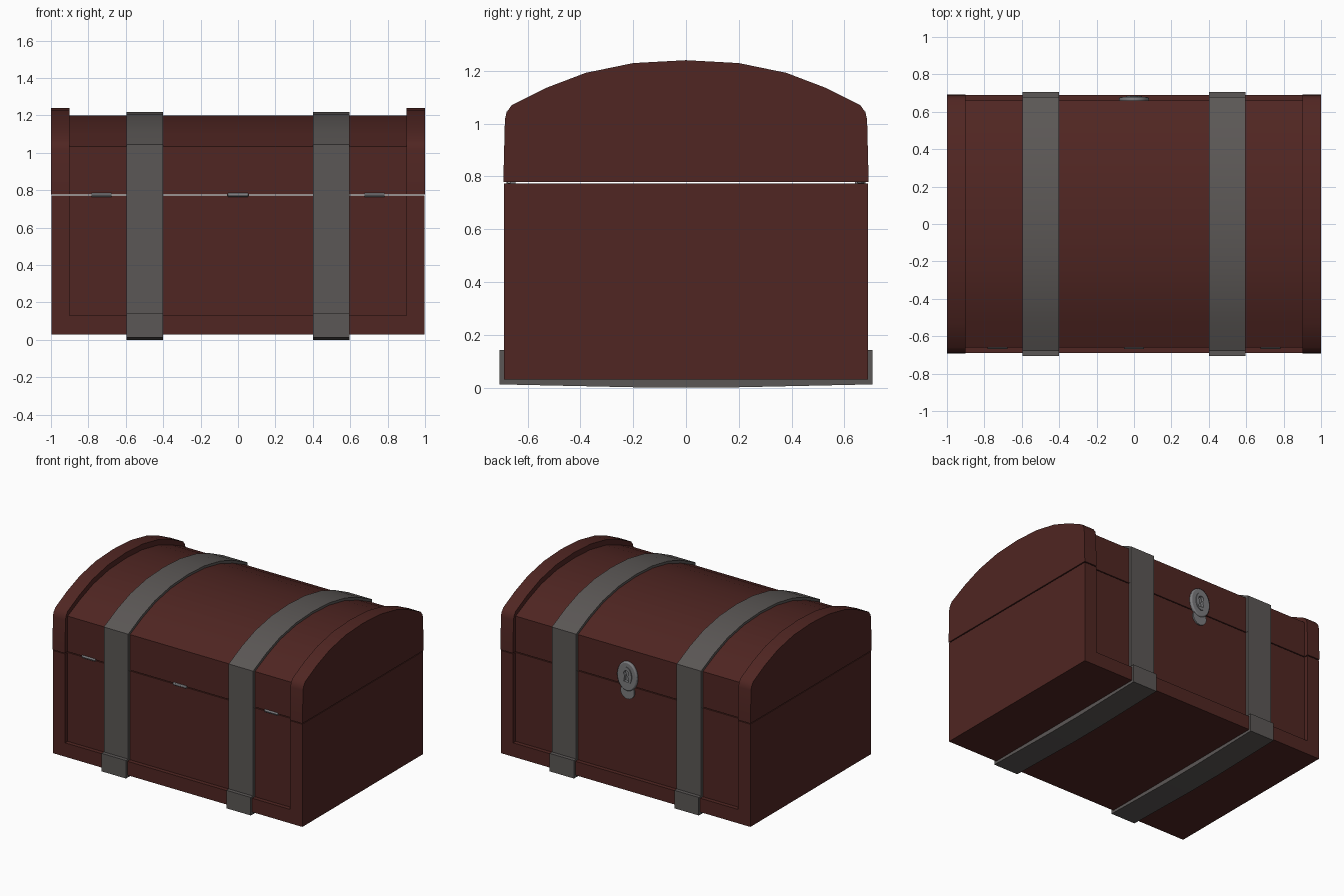
import bpy, bmesh, math

if "Cube" in bpy.data.objects:
    bpy.data.objects.remove(bpy.data.objects["Cube"])

def material(name, rgb):
    m = bpy.data.materials.new(name)
    m.diffuse_color = (*rgb, 1)
    m.use_nodes = True
    m.node_tree.nodes["Principled BSDF"].inputs["Base Color"].default_value = m.diffuse_color
    return m

WOOD = material("red_wood", (0.08, 0.019, 0.016))
IRON = material("dark_iron", (0.105, 0.096, 0.092))
STEEL = material("steel", (0.2, 0.2, 0.21))

def extrude(name, pts, a, b, mat, axis="x"):
    """Extrude a closed profile: (y, z) points along x, or (x, z) points along y."""
    bm = bmesh.new()
    place = (lambda p, t: (t, p[0], p[1])) if axis == "x" else (lambda p, t: (p[0], t, p[1]))
    face = bm.faces.new([bm.verts.new(place(p, a)) for p in pts])
    new = bmesh.ops.extrude_face_region(bm, geom=[face])["geom"]
    d = (b - a, 0, 0) if axis == "x" else (0, b - a, 0)
    bmesh.ops.translate(bm, vec=d, verts=[g for g in new if isinstance(g, bmesh.types.BMVert)])
    bmesh.ops.recalc_face_normals(bm, faces=bm.faces)
    mesh = bpy.data.meshes.new(name)
    bm.to_mesh(mesh)
    bm.free()
    mesh.materials.append(mat)
    ob = bpy.data.objects.new(name, mesh)
    bpy.context.collection.objects.link(ob)
    return ob

def smooth(ob):
    bpy.ops.object.select_all(action="DESELECT")
    ob.select_set(True)
    bpy.context.view_layer.objects.active = ob
    bpy.ops.object.shade_smooth_by_angle(angle=math.radians(30))

def mirror_y(half):
    """Complete a half profile whose last point lies on y = 0."""
    return half + [(-y, z) for y, z in reversed(half[:-1])]

def ellipse(cx, cz, rx, rz, n=24):
    return [(cx + rx * math.cos(2 * math.pi * i / n), cz + rz * math.sin(2 * math.pi * i / n))
            for i in range(n)]

SEAM = 0.775
LID_Z, BODY_Z = SEAM + 0.003, SEAM - 0.003

# half profiles of the lid: end rim, panel outside, panel inside, strap outside
rim = mirror_y([(0.692, LID_Z), (0.686, 1.015), (0.68, 1.042), (0.66, 1.07), (0.53, 1.135),
                (0.38, 1.192), (0.2, 1.229), (0, 1.24)])
panel = mirror_y([(0.66, LID_Z), (0.66, 1.035), (0.52, 1.1), (0.37, 1.155), (0.19, 1.19), (0, 1.2)])
inside = mirror_y([(0.6, LID_Z), (0.6, 1.0), (0.49, 1.05), (0.35, 1.1), (0.18, 1.135), (0, 1.145)])
strap = mirror_y([(0.68, SEAM), (0.68, 1.045), (0.53, 1.117), (0.375, 1.172), (0.19, 1.207), (0, 1.217)])
strap_in = [(y, max(z, SEAM)) for y, z in panel]

# lid panel and hollow body
smooth(extrude("lid_panel", panel + inside[::-1], -0.91, 0.91, WOOD))
extrude("body_walls", [(0.66, BODY_Z), (0.66, 0.05), (-0.66, 0.05), (-0.66, BODY_Z),
                       (-0.6, BODY_Z), (-0.6, 0.1), (0.6, 0.1), (0.6, BODY_Z)], -0.91, 0.91, WOOD)
extrude("bottom_frame", [(-0.69, 0.03), (0.69, 0.03), (0.69, 0.13), (-0.69, 0.13)], -0.9, 0.9, WOOD)

for s, side in ((-1, "left"), (1, "right")):
    # thick end boards of lid and body
    smooth(extrude(f"lid_end_{side}", rim, s * 0.9, s * 1.0, WOOD))
    extrude(f"body_end_{side}", [(-0.69, 0.03), (0.69, 0.03), (0.69, BODY_Z), (-0.69, BODY_Z)],
            s * 0.9, s * 0.998, WOOD)
    # iron straps over lid, down the walls and under the floor
    a, b = s * 0.402, s * 0.597
    smooth(extrude(f"lid_strap_{side}", strap + strap_in[::-1], a, b, IRON))
    for f, face in ((-1, "front"), (1, "back")):
        extrude(f"wall_strap_{face}_{side}",
                [(f * 0.65, 0.1), (f * 0.68, 0.1), (f * 0.68, SEAM), (f * 0.65, SEAM)], a, b, IRON)
    extrude(f"floor_strap_{side}",
            [(-0.66, 0.142), (-0.707, 0.142), (-0.707, 0.012), (-0.15, 0), (0.15, 0), (0.707, 0.012),
             (0.707, 0.142), (0.66, 0.142), (0.66, 0.04), (-0.66, 0.04)], a, b, IRON)

# hinge knuckles along the front seam
for i, x in enumerate((-0.73, 0, 0.73)):
    smooth(extrude(f"hinge_{i + 1}", ellipse(-0.656, SEAM, 0.011, 0.011, 12), x - 0.053, x + 0.053, STEEL))

# lock on the back: lower hasp, oval plate, raised escutcheon with keyhole
smooth(extrude("lock_hasp", ellipse(0, 0.735, 0.055, 0.055), 0.64, 0.67, STEEL, "y"))
plate = extrude("lock_plate", ellipse(0, 0.845, 0.08, 0.105, 32), 0.65, 0.678, STEEL, "y")
bevel = plate.modifiers.new("rounded_edge", "BEVEL")
bevel.width, bevel.segments, bevel.limit_method = 0.008, 2, "ANGLE"
smooth(plate)
rose = extrude("escutcheon", ellipse(0, 0.85, 0.042, 0.065), 0.67, 0.684, STEEL, "y")
smooth(rose)
arc = [(0.02 * math.sin(t), 0.87 + 0.02 * math.cos(t))
       for t in [math.radians(-145 + 290 * i / 12) for i in range(13)]]
cutter = extrude("keyhole_cutter", arc + [(0.02, 0.81), (-0.02, 0.81)], 0.662, 0.72, STEEL, "y")
cutter.hide_render = True
cutter.hide_set(True)
for ob in (plate, rose):
    cut = ob.modifiers.new("keyhole", "BOOLEAN")
    cut.object, cut.operation, cut.solver = cutter, "DIFFERENCE", "EXACT"
